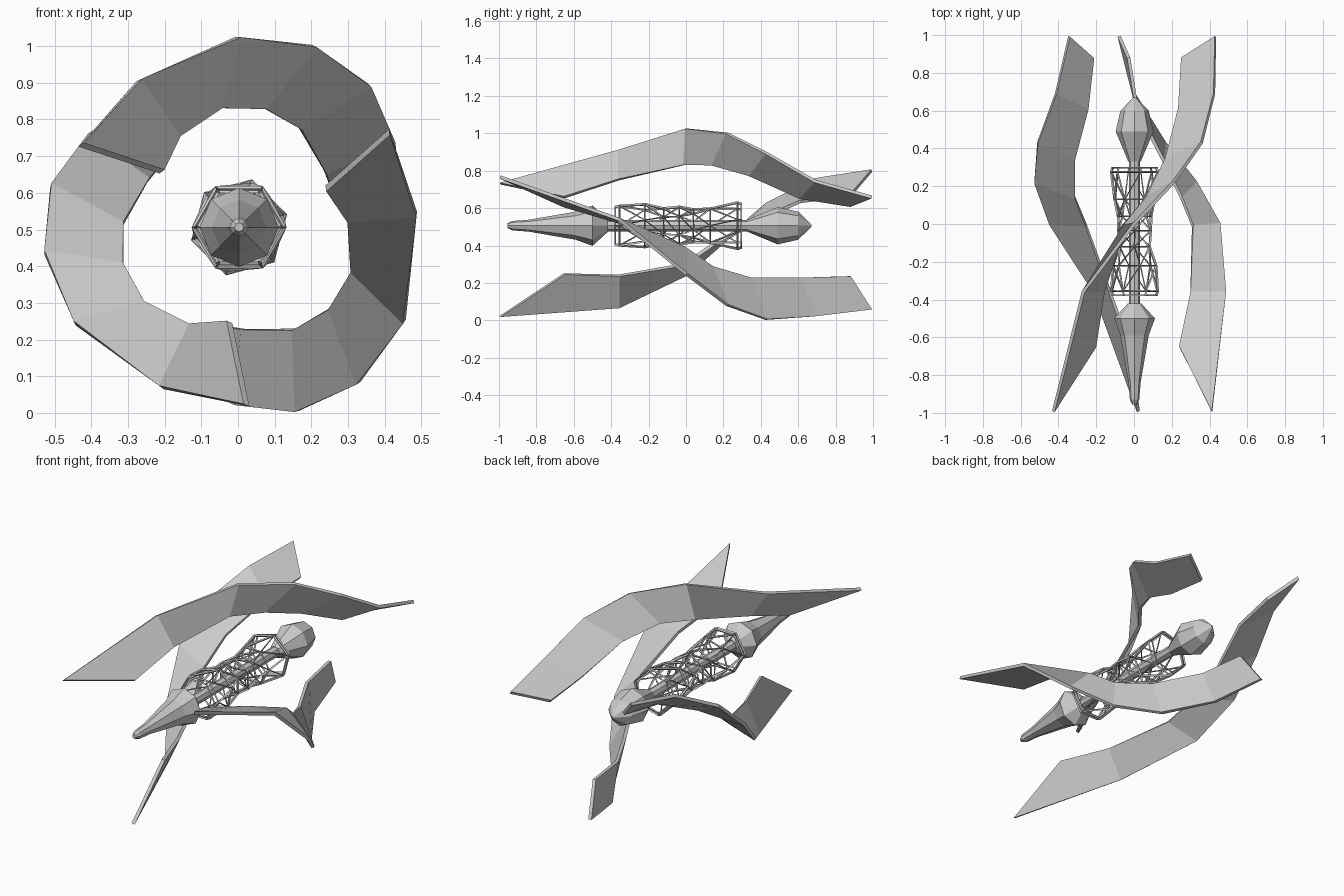
import bpy, math

if "Cube" in bpy.data.objects:
    bpy.data.objects.remove(bpy.data.objects["Cube"])

CX, CZ = 0.003, 0.506   # long axis runs along y through this point


def make_object(name, verts, faces):
    mesh = bpy.data.meshes.new(name)
    mesh.from_pydata(verts, [], faces)
    mesh.update()
    ob = bpy.data.objects.new(name, mesh)
    bpy.context.collection.objects.link(ob)
    return ob


def ring(y, r, n, turn=0.0):
    return [(CX + r * math.cos(turn + 2 * math.pi * i / n), y,
             CZ + r * math.sin(turn + 2 * math.pi * i / n)) for i in range(n)]


def lathe(name, profile, n=8, turn=0.0):
    """Closed faceted body turned around the long axis; profile is (y, radius)."""
    verts = [v for y, r in profile for v in ring(y, r, n, turn)]
    faces = [(k * n + i, (k + 1) * n + i, (k + 1) * n + (i + 1) % n, k * n + (i + 1) % n)
             for k in range(len(profile) - 1) for i in range(n)]
    last = (len(profile) - 1) * n
    faces += [tuple(range(n)), tuple(range(last + n - 1, last - 1, -1))]
    return make_object(name, verts, faces)


# Three twisted ribbon blades: edges as (x, y, z) relative to the axis
outer = [(-0.43, -0.993, 0.225), (-0.272, -0.36, 0.402), (-0.002, 0, 0.519), (0.206, 0.22, 0.494),
         (0.355, 0.43, 0.388), (0.422, 0.69, 0.238), (0.428, 0.993, 0.153)]
inner = [(-0.21, -0.65, 0.152), (-0.166, -0.36, 0.246), (-0.052, -0.01, 0.325), (0.068, 0.14, 0.325),
         (0.166, 0.34, 0.27), (0.235, 0.61, 0.15), (0.25, 0.88, 0.108)]
for k in range(3):
    a = -2 * math.pi * k / 3
    c, s = math.cos(a), math.sin(a)
    verts = [(CX + x * c - z * s, y, CZ + x * s + z * c) for x, y, z in outer + inner]
    n = len(outer)
    blade = make_object(f"blade_{k + 1}", verts,
                        [(i, i + 1, n + i + 1, n + i) for i in range(n - 1)])
    sol = blade.modifiers.new("thickness", 'SOLIDIFY')
    sol.thickness = 0.018
    sol.offset = 0

# Nose spike, tail bulb and the rod joining them
lathe("nose_spike", [(-0.955, 0.012), (-0.93, 0.025), (-0.84, 0.032), (-0.59, 0.075),
                     (-0.5, 0.108), (-0.42, 0.035)], 8)
lathe("tail_bulb", [(0.33, 0.033), (0.49, 0.1), (0.6, 0.075), (0.67, 0.006)], 8)
lathe("core_rod", [(-0.44, 0.03), (0.36, 0.03)], 8)

# Waisted, twisted lattice cage made of thin struts
levels = [(-0.38, 0.115), (-0.355, 0.122), (-0.22, 0.118), (-0.12, 0.092), (-0.035, 0.1),
          (0.04, 0.09), (0.13, 0.105), (0.275, 0.128), (0.298, 0.12)]
turns = [0, 0, 15, 30, 30, 45, 60, 75, 75]
N = 6
verts = [v for (y, r), t in zip(levels, turns) for v in ring(y, r, N, math.radians(t))]
faces = []
for k in range(len(levels) - 1):
    for i in range(N):
        j = (i + 1) % N
        a, b, c, d = k * N + i, (k + 1) * N + i, (k + 1) * N + j, k * N + j
        if levels[k + 1][0] - levels[k][0] < 0.05:
            faces.append((a, b, c, d))
        else:
            faces += [(a, b, d), (b, c, d)]
cage = make_object("lattice_cage", verts, faces)
wire = cage.modifiers.new("struts", 'WIREFRAME')
wire.thickness = 0.015
wire.offset = 0
wire.use_replace = True
wire.use_even_offset = False
